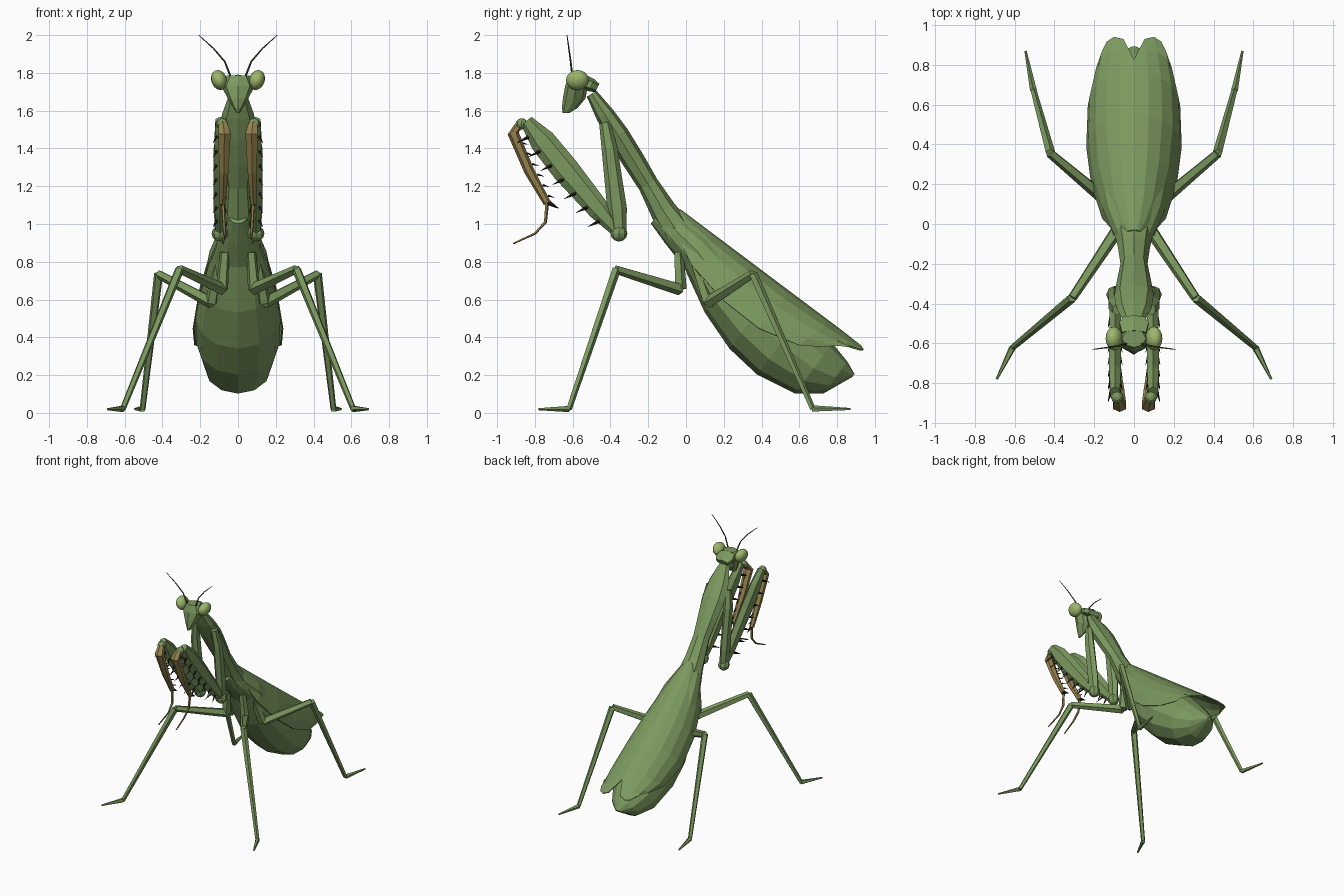
import bpy, bmesh, math
from mathutils import Vector, Matrix

if "Cube" in bpy.data.objects:
    bpy.data.objects.remove(bpy.data.objects["Cube"])


def material(name, rgb):
    m = bpy.data.materials.new(name)
    m.use_nodes = True
    col = (*rgb, 1)
    m.diffuse_color = col
    m.node_tree.nodes["Principled BSDF"].inputs["Base Color"].default_value = col
    return m


GREEN = material("leaf green", (0.2, 0.32, 0.115))
EYE = material("pale eye green", (0.34, 0.48, 0.15))
TAN = material("tan brown", (0.3, 0.22, 0.075))
DARK = material("dark spine", (0.02, 0.015, 0.012))
ANTENNA = material("dark olive", (0.07, 0.1, 0.045))


def finish(name, bm, mat, mirror=False):
    bmesh.ops.recalc_face_normals(bm, faces=bm.faces)
    me = bpy.data.meshes.new(name)
    bm.to_mesh(me)
    bm.free()
    me.materials.append(mat)
    ob = bpy.data.objects.new(name, me)
    bpy.context.collection.objects.link(ob)
    if mirror:
        mod = ob.modifiers.new("mirror", "MIRROR")
        mod.use_mirror_merge = False
    return ob


def loft(bm, rings, sides=6, axis=None):
    """Skin rings of (centre, half width, half depth) along their path."""
    pts = [Vector(r[0]) for r in rings]
    loops = []
    for i, (c, rx, rn) in enumerate(rings):
        t = axis or (pts[min(i + 1, len(pts) - 1)] - pts[max(i - 1, 0)])
        t = Vector(t).normalized()
        side = Vector((1, 0, 0))
        side = (side - t * side.dot(t)).normalized()
        up = side.cross(t)
        loop = []
        for k in range(sides):
            a = math.pi / 2 + math.tau * k / sides
            loop.append(bm.verts.new(pts[i] + side * rx * math.cos(a) + up * rn * math.sin(a)))
        loops.append(loop)
    for a, b in zip(loops, loops[1:]):
        for k in range(sides):
            j = (k + 1) % sides
            bm.faces.new((a[k], a[j], b[j], b[k]))
    bm.faces.new(loops[0])
    bm.faces.new(loops[-1])


def part(name, rings, mat, sides=6, axis=None, mirror=False):
    bm = bmesh.new()
    loft(bm, rings, sides, axis)
    return finish(name, bm, mat, mirror)


def ball(name, centre, radii, mat, tilt=0.0, mirror=True, smooth=False, seg=8):
    bm = bmesh.new()
    bmesh.ops.create_uvsphere(bm, u_segments=seg, v_segments=seg * 3 // 4, radius=1)
    m = Matrix.Translation(centre) @ Matrix.Rotation(tilt, 4, "Y") @ Matrix.Diagonal((*radii, 1))
    bmesh.ops.transform(bm, matrix=m, verts=bm.verts)
    for f in bm.faces:
        f.smooth = smooth
    return finish(name, bm, mat, mirror)


# Slanted body frame: u runs back and down along the wings, v is normal to them
def slant(u, v, x=0.0):
    return Vector((x, 0.8 * u + 0.6 * v, -0.6 * u + 0.8 * v))


# Abdomen: u, top v, bottom v, half width
abdomen = [(-0.75, 0.80, 0.69, 0.05), (-0.62, 0.83, 0.65, 0.1), (-0.47, 0.83, 0.61, 0.15),
           (-0.24, 0.82, 0.485, 0.19), (-0.02, 0.82, 0.41, 0.225), (0.18, 0.80, 0.388, 0.22),
           (0.40, 0.76, 0.428, 0.175), (0.52, 0.73, 0.518, 0.11), (0.59, 0.70, 0.68, 0.02)]
part("abdomen", [(slant(u, (t + b) / 2), w, (t - b) / 2) for u, t, b, w in abdomen],
     GREEN, 12, axis=slant(1, 0))

# Folded wings: u, half width, drop at the outer edge; lobes end at their own length
wing = [(-0.67, 0.045, 0.05), (-0.6, 0.095, 0.12), (-0.45, 0.16, 0.2), (-0.2, 0.215, 0.25),
        (0.05, 0.24, 0.255), (0.3, 0.232, 0.2), (0.45, 0.2, 0.13), (0.53, 0.17, 0.06)]
lobe_end = [0.4, 0.53, 0.55, 0.53, 0.48, 0.42]
bm = bmesh.new()
grid = []
for u, w, h in wing:
    row = []
    for k, end in enumerate(lobe_end):
        a = math.pi / 2 * k / (len(lobe_end) - 1)
        f = (u + 0.67) / 1.2
        uu = u + (end - 0.53) * f ** 5
        row.append(bm.verts.new(slant(uu, 0.845 - h * (1 - math.cos(a)), w * math.sin(a))))
    grid.append(row)
for a, b in zip(grid, grid[1:]):
    for k in range(len(a) - 1):
        bm.faces.new((a[k], a[k + 1], b[k + 1], b[k]))
wings = finish("wings", bm, GREEN, True)
thick = wings.modifiers.new("thickness", "SOLIDIFY")
thick.thickness = 0.008

# Long thorax and neck
part("thorax", [((0, -0.5, 1.69), 0.045, 0.03), ((0, -0.43, 1.58), 0.085, 0.05),
                ((0, -0.36, 1.47), 0.1, 0.06), ((0, -0.28, 1.34), 0.085, 0.06),
                ((0, -0.2, 1.21), 0.068, 0.055), ((0, -0.12, 1.07), 0.08, 0.07),
                ((0, -0.04, 0.95), 0.1, 0.09)], GREEN, 8)
part("neck_collar", [((0, -0.55, 1.755), 0.07, 0.04), ((0, -0.5, 1.735), 0.085, 0.035),
                     ((0, -0.47, 1.72), 0.06, 0.025)], GREEN, 6)

# Triangular head with large eyes
part("head", [((0, -0.575, 1.785), 0.06, 0.045), ((0, -0.58, 1.73), 0.088, 0.06),
              ((0, -0.592, 1.665), 0.055, 0.06), ((0, -0.615, 1.615), 0.025, 0.042),
              ((0, -0.635, 1.588), 0.008, 0.018)], GREEN, 8, axis=(0, 0, -1))
ball("eyes", (0.1, -0.575, 1.762), (0.041, 0.06, 0.054), EYE, 0.35, smooth=True, seg=16)
part("antennae", [((0.035, -0.6, 1.77), 0.006, 0.006), ((0.07, -0.61, 1.86), 0.005, 0.005),
                  ((0.13, -0.62, 1.93), 0.004, 0.004), ((0.208, -0.63, 2.0), 0.002, 0.002)],
     ANTENNA, 5, mirror=True)


# Walking legs: coxa, femur, shin and foot
def walking_leg(name, root, hip, knee, ankle, toe):
    bm = bmesh.new()
    joints = [root, hip, knee, ankle, toe]
    sizes = [(0.026, 0.034), (0.034, 0.024), (0.025, 0.016), (0.018, 0.006)]
    for a, b, (r0, r1) in zip(joints, joints[1:], sizes):
        loft(bm, [(a, r0, r0), (b, r1, r1)], 5)
    finish(name, bm, GREEN, True)


walking_leg("middle_legs", (0.07, -0.04, 0.85), (0.085, -0.03, 0.655),
            (0.31, -0.37, 0.76), (0.61, -0.62, 0.022), (0.69, -0.78, 0.02))
walking_leg("hind_legs", (0.1, 0.04, 0.82), (0.14, 0.12, 0.585),
            (0.42, 0.355, 0.735), (0.505, 0.67, 0.022), (0.545, 0.87, 0.02))

# Grasping arms
part("arm_coxae", [((0.085, -0.43, 1.535), 0.025, 0.03), ((0.1, -0.405, 1.4), 0.033, 0.042),
                   ((0.1, -0.365, 1.08), 0.033, 0.052), ((0.095, -0.355, 0.95), 0.03, 0.04)],
     GREEN, 6, mirror=True)
ball("arm_elbows", (0.095, -0.355, 0.95), (0.045, 0.045, 0.043), GREEN)
femur = [(-0.375, 0.975, 0.035), (-0.46, 1.075, 0.058), (-0.64, 1.29, 0.073),
         (-0.76, 1.44, 0.068), (-0.845, 1.545, 0.035)]
part("arm_femora", [((0.095, y, z), 0.022 + r * 0.18, r) for y, z, r in femur],
     GREEN, 6, mirror=True)
ball("arm_wrists", (0.085, -0.87, 1.53), (0.032, 0.032, 0.03), GREEN)
part("arm_tibiae", [((0.08, -0.875, 1.535), 0.025, 0.022), ((0.072, -0.915, 1.48), 0.038, 0.03),
                    ((0.075, -0.83, 1.28), 0.028, 0.027), ((0.082, -0.735, 1.11), 0.018, 0.02)],
     TAN, 6, mirror=True)
part("arm_tarsi", [((0.08, -0.735, 1.12), 0.01, 0.011), ((0.075, -0.745, 1.01), 0.009, 0.009),
                   ((0.072, -0.8, 0.95), 0.007, 0.007), ((0.08, -0.915, 0.896), 0.005, 0.004)],
     TAN, 5, mirror=True)


# Spines on the inner edges of femur and tibia, plus the end claw
def spine(bm, base, tip, r):
    loft(bm, [(base, r, r), (tip, r * 0.1, r * 0.1)], 4)


bm = bmesh.new()
for i in range(7):
    f = i / 6
    edge = Vector((0.095, -0.47, 1.01)).lerp(Vector((0.095, -0.845, 1.455)), f)
    for s in (-1, 1):
        base = edge + Vector((s * 0.018, 0.01, 0.005))
        spine(bm, base, edge + Vector((s * 0.036, -0.05, -0.025)), 0.01)
for i in range(6):
    base = Vector((0.075, -0.87, 1.43)).lerp(Vector((0.08, -0.73, 1.15)), i / 5)
    spine(bm, base, base + Vector((-0.01, 0.035, -0.01)), 0.006)
spine(bm, (0.082, -0.74, 1.12), (0.082, -0.675, 1.083), 0.017)
finish("arm_spines", bm, DARK, True)
